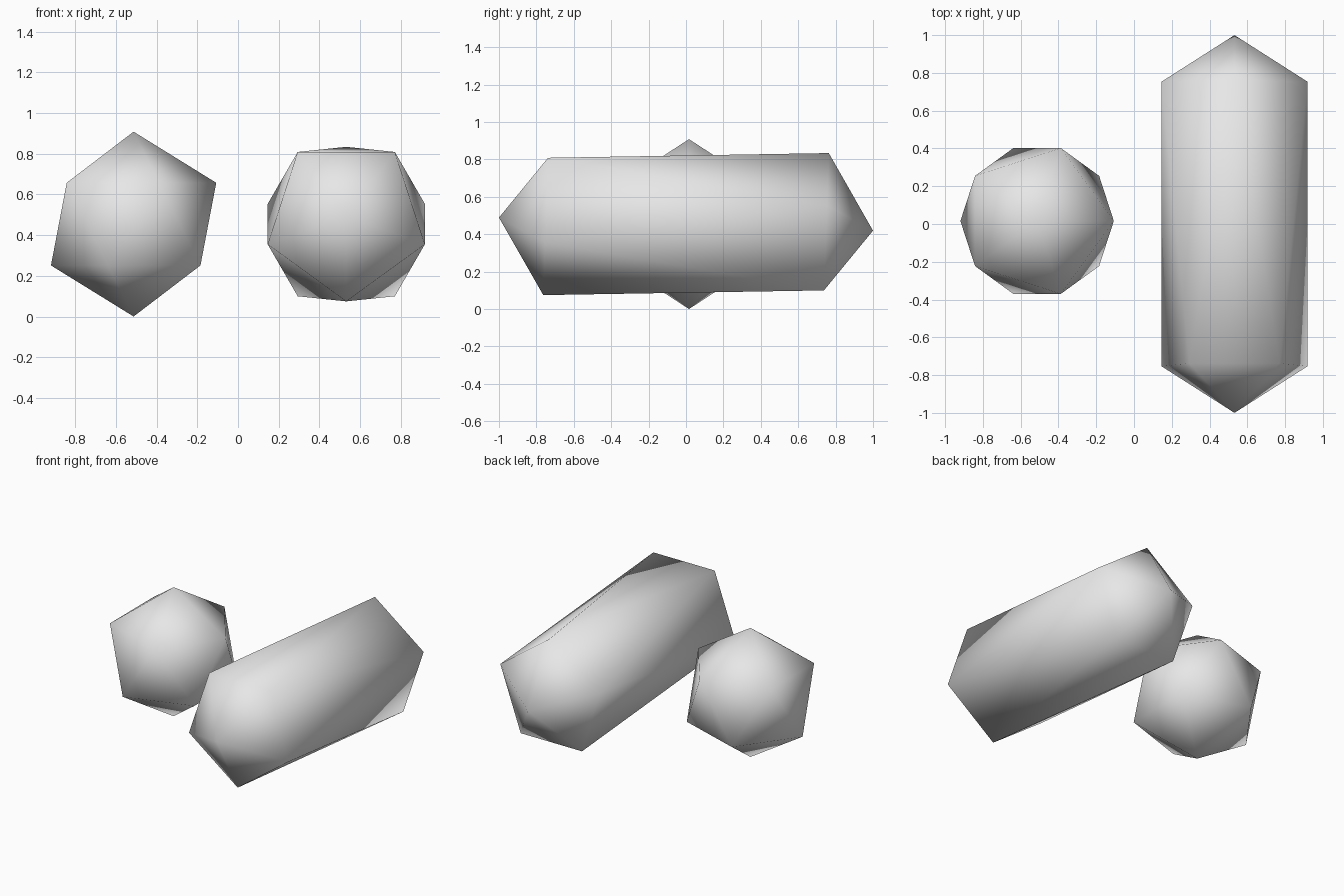
import bpy
import math
from mathutils import Matrix, Vector

if "Cube" in bpy.data.objects:
    bpy.data.objects.remove(bpy.data.objects["Cube"], do_unlink=True)

RADIUS = 0.454
STRETCH = 0.5465  # half length of the capsule's straight body

# Shared plain grey
grey = bpy.data.materials.new("light_grey")
grey.use_nodes = True
colour = (0.8, 0.8, 0.8, 1.0)
grey.diffuse_color = colour
grey.node_tree.nodes["Principled BSDF"].inputs["Base Color"].default_value = colour


def add_ball(name, location):
    """Twenty-sided ball with smooth shading."""
    bpy.ops.mesh.primitive_ico_sphere_add(subdivisions=1, radius=RADIUS, location=location)
    ball = bpy.context.object
    ball.name = name
    ball.data.materials.append(grey)
    bpy.ops.object.shade_smooth()
    return ball


# Round ball, standing on one corner
add_ball("low_poly_ball", (-0.513, 0.016, RADIUS))

# Capsule: a ball with its poles along y, its two caps pulled apart
capsule = add_ball("low_poly_capsule", (0.532, 0, RADIUS))
tilt = Matrix.Rotation(math.radians(-2), 3, "X")
for vert in capsule.data.vertices:
    x, y, z = vert.co
    vert.co = tilt @ Vector((y, z + math.copysign(STRETCH, z), x))
capsule.data.update()
